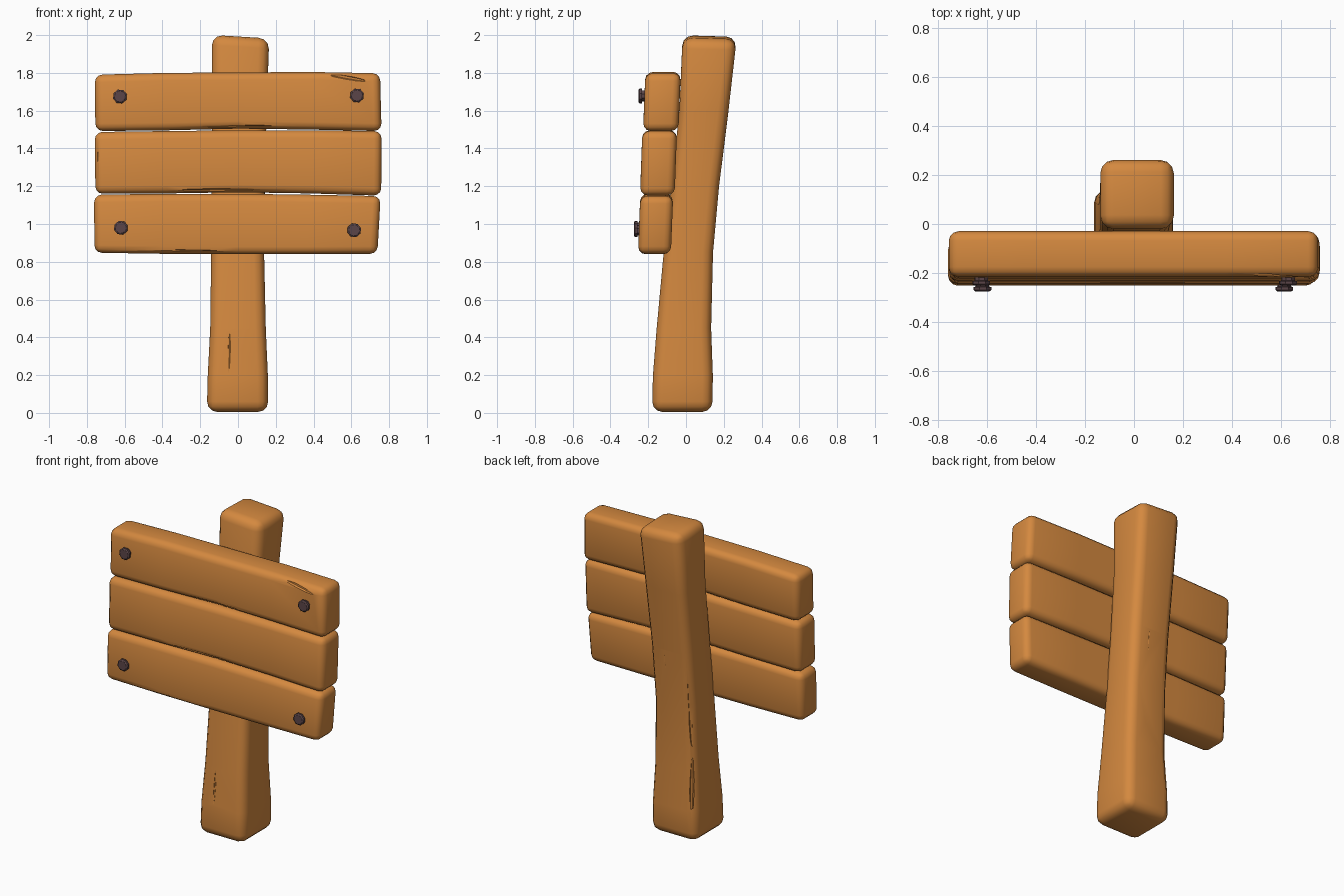
import bpy, bmesh, math
from mathutils import Vector

cube = bpy.data.objects.get("Cube")
if cube:
    bpy.data.objects.remove(cube, do_unlink=True)


def material(name, color):
    m = bpy.data.materials.new(name)
    m.use_nodes = True
    m.diffuse_color = color
    m.node_tree.nodes["Principled BSDF"].inputs["Base Color"].default_value = color
    return m


WOOD = material("warm wood", (0.66, 0.25, 0.05, 1))
IRON = material("dark iron", (0.105, 0.06, 0.065, 1))


def finish(bm, name, mat):
    bmesh.ops.recalc_face_normals(bm, faces=bm.faces)
    mesh = bpy.data.meshes.new(name)
    bm.to_mesh(mesh)
    bm.free()
    mesh.materials.append(mat)
    ob = bpy.data.objects.new(name, mesh)
    bpy.context.collection.objects.link(ob)
    return ob


def smooth(ob, angle=40):
    bpy.ops.object.select_all(action='DESELECT')
    ob.select_set(True)
    bpy.context.view_layer.objects.active = ob
    bpy.ops.object.shade_smooth_by_angle(angle=math.radians(angle))


def loft(name, rings, bevel):
    """Skin four-cornered rings, then round the long edges and the end rims."""
    bm = bmesh.new()
    rows = [[bm.verts.new(p) for p in ring] for ring in rings]
    for a, b in zip(rows, rows[1:]):
        for i in range(4):
            j = (i + 1) % 4
            bm.faces.new((a[i], a[j], b[j], b[i]))
    bm.faces.new(rows[0])
    bm.faces.new(rows[-1])
    bmesh.ops.recalc_face_normals(bm, faces=bm.faces)
    sharp = [e for e in bm.edges if e.calc_face_angle() > 0.7]
    bmesh.ops.bevel(bm, geom=sharp, offset=bevel, segments=3, profile=0.5,
                    affect='EDGES', clamp_overlap=True)
    return finish(bm, name, WOOD)


def carve(ob, cracks):
    """Cut slim spindle-shaped cracks running from point a to point b."""
    for k, (a, b, width) in enumerate(cracks):
        a, b = Vector(a), Vector(b)
        bm = bmesh.new()
        bmesh.ops.create_uvsphere(bm, u_segments=6, v_segments=6, radius=1)
        bmesh.ops.scale(bm, verts=bm.verts, vec=(width, width, (b - a).length / 2))
        cutter = finish(bm, f"{ob.name}_crack_cutter_{k + 1}", WOOD)
        cutter.location = (a + b) / 2
        cutter.rotation_euler = (b - a).to_track_quat('Z', 'Y').to_euler()
        cutter.hide_render = True
        cutter.hide_set(True)
        cutter.display_type = 'WIRE'
        mod = ob.modifiers.new("crack", 'BOOLEAN')
        mod.operation = 'DIFFERENCE'
        mod.object = cutter
        mod.solver = 'EXACT'


# Post: height, left and right, front and back, leaning backwards
post_sections = [
    (0.005, -0.165, 0.16, -0.18, 0.14),
    (0.2, -0.16, 0.158, -0.175, 0.142),
    (0.45, -0.147, 0.147, -0.155, 0.133),
    (0.85, -0.142, 0.138, -0.118, 0.143),
    (1.2, -0.14, 0.142, -0.078, 0.175),
    (1.6, -0.138, 0.152, -0.035, 0.225),
    (1.99, -0.138, 0.165, -0.018, 0.268),
]
rings = [[Vector(p) for p in ((l, f, z), (r, f, z), (r, b, z), (l, b, z))]
         for z, l, r, f, b in post_sections]
for p in rings[-1]:
    p.z += -0.06 * p.x - 0.03 * (p.y - 0.12)
post = loft("post", rings, 0.055)
smooth(post)
carve(post, [
    ((-0.05, -0.178, 0.2), (-0.045, -0.158, 0.43), 0.007),
    ((0.142, 0.12, 0.5), (0.137, 0.15, 1.15), 0.014),
    ((-0.125, 0.125, 0.08), (-0.13, 0.12, 0.55), 0.014),
    ((-0.127, 0.12, 0.6), (-0.125, 0.165, 1.15), 0.014),
    ((0.03, 0.137, 0.55), (0.03, 0.175, 1.2), 0.006),
])


def plank(name, front, back, lean, bottoms, tops, ends):
    """Board along x; bottoms and tops are edge heights at even stations."""
    rings = []
    last = len(tops) - 1
    for i, (lo, hi) in enumerate(zip(bottoms, tops)):
        t = i / last
        x_lo = ends[0] + (ends[1] - ends[0]) * t
        x_hi = ends[2] + (ends[3] - ends[2]) * t
        rings.append([Vector(p) for p in (
            (x_lo, front, lo), (x_lo, back, lo),
            (x_hi, back + lean, hi), (x_hi, front + lean, hi))])
    ob = loft(name, rings, 0.04)
    smooth(ob)
    return ob


# Three boards, stepping forward towards the bottom
top_plank = plank("top_plank", -0.227, -0.04, 0.012,
                  (1.492, 1.496, 1.505, 1.5, 1.492),
                  (1.79, 1.8, 1.802, 1.805, 1.798),
                  (-0.755, 0.76, -0.758, 0.752))
middle_plank = plank("middle_plank", -0.243, -0.06, 0.012,
                     (1.16, 1.162, 1.168, 1.162, 1.15),
                     (1.487, 1.492, 1.496, 1.496, 1.492),
                     (-0.755, 0.758, -0.758, 0.76))
bottom_plank = plank("bottom_plank", -0.254, -0.08, 0.012,
                     (0.848, 0.842, 0.84, 0.84, 0.842),
                     (1.155, 1.16, 1.16, 1.155, 1.148),
                     (-0.76, 0.738, -0.762, 0.755))
carve(top_plank, [((-0.32, -0.225, 1.505), (0.26, -0.225, 1.515), 0.016),
                  ((0.45, -0.21, 1.8), (0.68, -0.217, 1.757), 0.012)])
carve(middle_plank, [((-0.4, -0.24, 1.172), (0.2, -0.24, 1.176), 0.016),
                     ((-0.742, -0.232, 1.32), (-0.742, -0.23, 1.39), 0.01)])
carve(bottom_plank, [((-0.45, -0.252, 0.86), (0.15, -0.252, 0.843), 0.012)])


# Nails: wide head over a narrower collar
def nail(name, x, z, face):
    bm = bmesh.new()
    layers = [(0.029, 0.02), (0.029, -0.012), (0.038, -0.014),
              (0.038, -0.026), (0.03, -0.032)]
    rows = []
    for r, y in layers:
        rows.append([bm.verts.new((x + r * math.cos(math.tau * i / 8 + 0.3), face + y,
                                   z + r * math.sin(math.tau * i / 8 + 0.3)))
                     for i in range(8)])
    for a, b in zip(rows, rows[1:]):
        for i in range(8):
            j = (i + 1) % 8
            bm.faces.new((a[i], a[j], b[j], b[i]))
    bm.faces.new(rows[0])
    bm.faces.new(rows[-1])
    smooth(finish(bm, name, IRON), 30)


nail("top_right_nail", -0.625, 1.675, -0.22)
nail("top_left_nail", 0.63, 1.68, -0.22)
nail("bottom_right_nail", -0.62, 0.98, -0.244)
nail("bottom_left_nail", 0.615, 0.967, -0.244)
